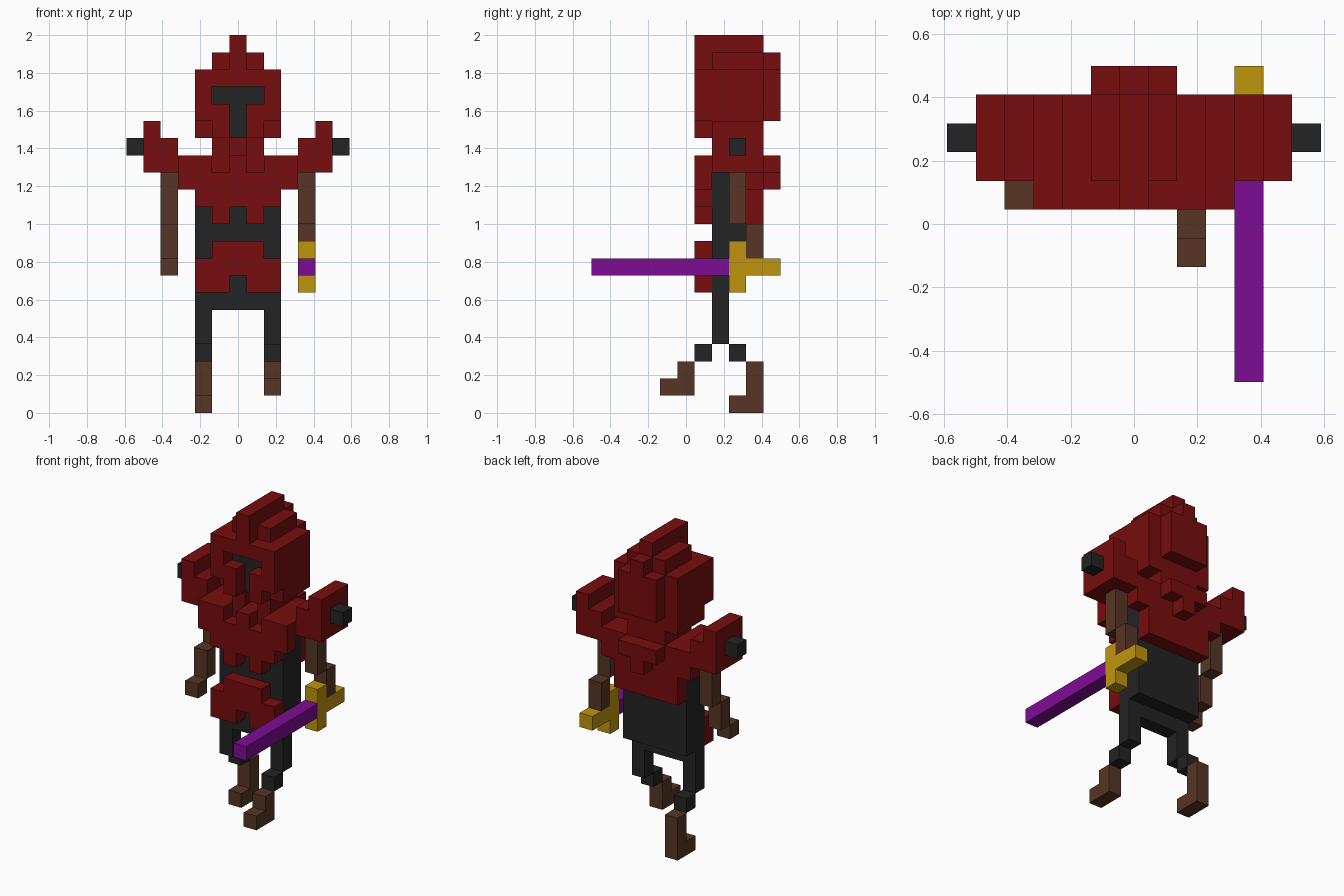
import bpy, bmesh
from mathutils import Vector

if "Cube" in bpy.data.objects:
    bpy.data.objects.remove(bpy.data.objects["Cube"])

U = 2 / 22  # block edge length


def material(name, rgb):
    m = bpy.data.materials.new(name)
    m.diffuse_color = (*rgb, 1)
    m.use_nodes = True
    m.node_tree.nodes["Principled BSDF"].inputs["Base Color"].default_value = m.diffuse_color
    return m


RED = material("dark red", (0.185, 0.004, 0.0044))
DARK = material("charcoal", (0.017, 0.017, 0.017))
BROWN = material("brown leather", (0.095, 0.036, 0.018))
GOLD = material("gold", (0.52, 0.3, 0.004))
PURPLE = material("purple blade", (0.21, 0.0037, 0.30))

cells = {}  # block -> part name, so hidden faces between blocks are left out
parts = {}  # part name -> material


def part(name, mat, *boxes, mirror=False):
    """Boxes are inclusive block ranges (x0, x1, y0, y1, z0, z1)."""
    parts[name] = mat
    for x0, x1, y0, y1, z0, z1 in boxes:
        for x in range(x0, x1 + 1):
            for y in range(y0, y1 + 1):
                for z in range(z0, z1 + 1):
                    cells[(x, y, z)] = name
                    if mirror:
                        cells[(-x, y, z)] = name


def carve(x0, x1, y, z0, z1):
    for x in range(x0, x1 + 1):
        for z in range(z0, z1 + 1):
            cells.pop((x, y, z), None)


# Helmet with cheek guards, crest and rear bulge
part("helmet", RED, (-2, 2, 6, 9, 17, 19), (-1, 1, 10, 10, 17, 19))
part("helmet", RED, (1, 1, 6, 6, 16, 16), (1, 2, 7, 9, 16, 16), mirror=True)
part("helmet", RED, (0, 0, 8, 9, 16, 16))
part("crest", RED, (0, 0, 6, 10, 20, 20), (-1, 1, 7, 9, 20, 20), (0, 0, 6, 9, 21, 21))
# T-shaped visor opening with a dark face behind
carve(-1, 1, 6, 18, 18)
carve(0, 0, 6, 16, 17)
part("face", DARK, (-1, 1, 7, 7, 18, 18), (0, 0, 7, 7, 16, 17))

# Neck scarf
part("scarf", RED, (-1, 1, 7, 9, 15, 15), (-1, 1, 10, 10, 14, 14), (0, 0, 10, 10, 13, 13))
carve(0, 0, 7, 15, 15)

# Torso and hips
part("torso", DARK, (-2, 2, 7, 8, 7, 13), (-2, 2, 7, 7, 6, 6))

# Chest, back and waist armour
part("chest_armour", RED, (-3, 3, 6, 9, 14, 14), (-3, 3, 6, 6, 13, 13), (-2, 2, 6, 6, 12, 12))
part("chest_armour", RED, (1, 1, 6, 6, 11, 11), mirror=True)
carve(1, 1, 6, 14, 14)
carve(-1, -1, 6, 14, 14)
part("back_armour", RED, (-3, 3, 9, 9, 13, 13), (-2, 2, 9, 9, 11, 12))
part("waist_armour", RED, (-1, 1, 6, 6, 9, 9), (-2, 2, 6, 6, 7, 8))
carve(0, 0, 6, 7, 7)

# Shoulder guards and spikes
part("shoulder_guards", RED, (4, 4, 7, 9, 14, 15), (5, 5, 7, 9, 14, 16), mirror=True)
part("shoulder_spikes", DARK, (6, 6, 8, 8, 15, 15), mirror=True)

# Arms
part("left_arm", BROWN, (-4, -4, 8, 8, 11, 13), (-4, -4, 7, 7, 9, 10), (-4, -4, 6, 6, 8, 8))
part("right_arm", BROWN, (4, 4, 8, 8, 11, 13), (4, 4, 9, 9, 9, 10))

# Sword
part("sword_hilt", GOLD, (4, 4, 8, 8, 7, 9), (4, 4, 9, 10, 8, 8))
part("sword_blade", PURPLE, (4, 4, 0, 7, 8, 8))

# Legs in mid stride
part("left_leg", DARK, (-2, -2, 7, 7, 4, 5), (-2, -2, 8, 8, 3, 3))
part("right_leg", DARK, (2, 2, 7, 7, 4, 5), (2, 2, 6, 6, 3, 3))
part("left_boot", BROWN, (-2, -2, 9, 9, 0, 2), (-2, -2, 8, 8, 0, 0))
part("right_boot", BROWN, (2, 2, 5, 5, 1, 2), (2, 2, 4, 4, 1, 1))


def build(name, mat):
    bm = bmesh.new()
    for c in [c for c, n in cells.items() if n == name]:
        centre = Vector((c[0], c[1] - 5, c[2] + 0.5))
        for axis in range(3):
            for s in (-1, 1):
                nb = list(c)
                nb[axis] += s
                if tuple(nb) in cells:
                    continue
                n, a, b = Vector(), Vector(), Vector()
                n[axis], a[(axis + 1) % 3], b[(axis + 2) % 3] = s / 2, 0.5, s / 2
                quad = (-a - b, a - b, a + b, b - a)
                bm.faces.new([bm.verts.new((centre + n + q) * U) for q in quad])
    bmesh.ops.remove_doubles(bm, verts=bm.verts[:], dist=0.001)
    mesh = bpy.data.meshes.new(name)
    bm.to_mesh(mesh)
    bm.free()
    mesh.materials.append(mat)
    bpy.context.collection.objects.link(bpy.data.objects.new(name, mesh))


for part_name, part_mat in parts.items():
    build(part_name, part_mat)
